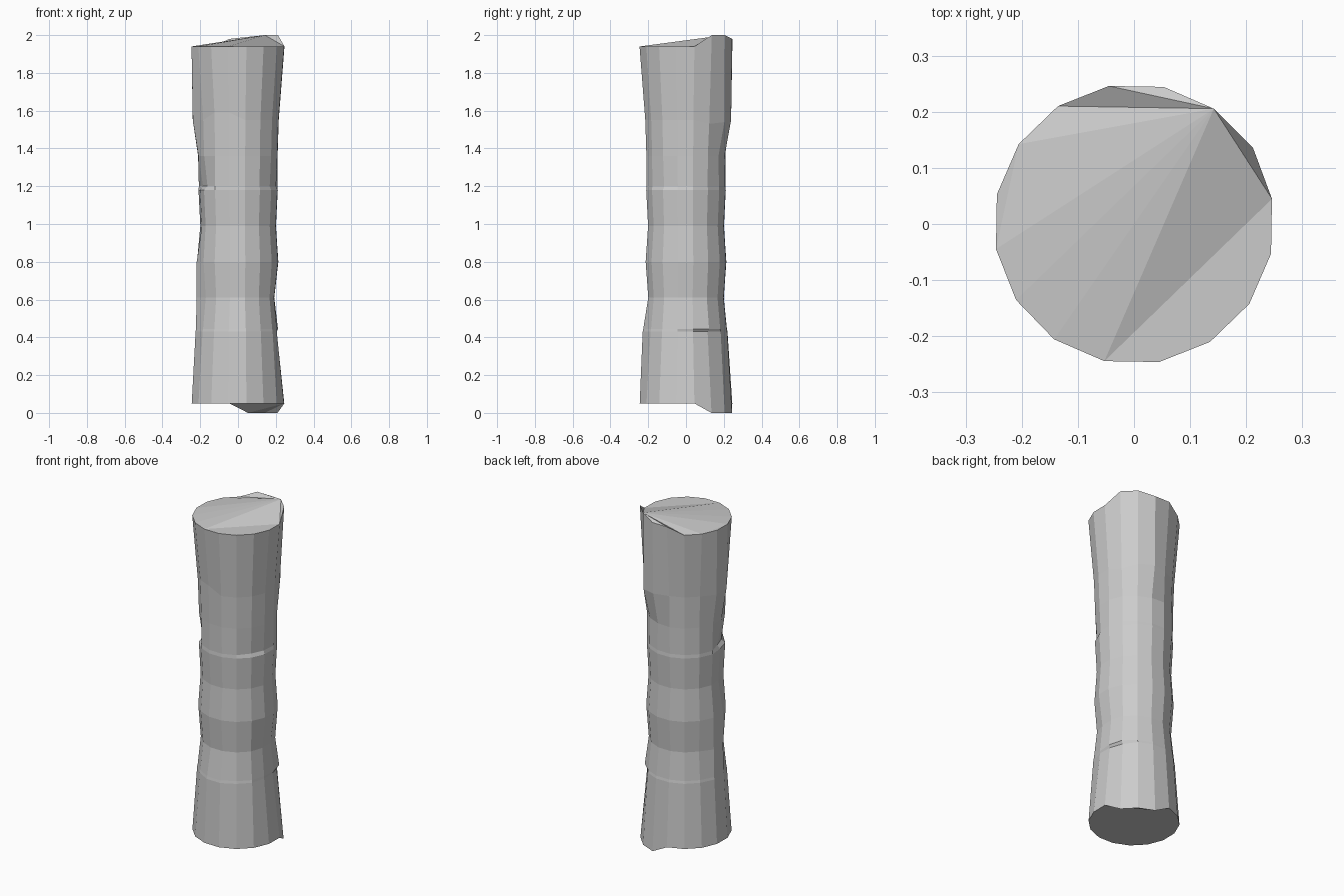
import bpy, bmesh
from math import cos, sin, radians

if "Cube" in bpy.data.objects:
    bpy.data.objects.remove(bpy.data.objects["Cube"])

SIDES = 16
# height and radius of each ring, bottom to top
RINGS = [(0.05, .249), (0.43, .223), (0.445, .22), (0.61, .203), (0.80, .217), (0.99, .204),
         (1.18, .214), (1.20, .212), (1.36, .213), (1.55, .219), (1.94, .25)]

# chipped and worn spots: ring -> {corner: (radius change, height change)}
CHIPS = {
    0: {1: (0, -.05), 2: (0, -.05), 3: (0, -.05)},
    1: {0: (-.015, 0), 1: (-.012, 0), 15: (-.013, 0), 11: (.01, 0), 12: (.01, 0),
        7: (.005, 0), 8: (.005, 0)},
    2: {0: (-.005, 0), 1: (.005, 0), 15: (-.01, 0), 11: (.01, 0), 12: (.01, 0),
        7: (.006, 0), 8: (.006, 0)},
    3: {0: (-.008, 0), 15: (-.008, 0), 7: (.02, 0), 8: (.02, 0)},
    4: {7: (.005, 0), 8: (.005, 0)},
    5: {8: (-.01, 0)},
    6: {8: (-.01, 0)},
    7: {8: (-.024, 0), 9: (-.02, 0), 14: (-.008, 0), 15: (-.006, 0)},
    8: {7: (.003, 0), 2: (-.004, 0), 3: (-.004, 0)},
    9: {7: (.026, 0), 8: (.024, 0), 1: (.008, -.02), 2: (.028, -.01), 3: (.025, 0),
        10: (0, .04), 11: (0, .04)},
    10: {1: (.002, .06), 2: (0, .06), 3: (0, .04), 4: (0, .04)},
}

bm = bmesh.new()
rings = []
for i, (z, r) in enumerate(RINGS):
    ring = []
    for k in range(SIDES):
        dr, dz = CHIPS.get(i, {}).get(k, (0, 0))
        a = radians(10.3 + k * 360 / SIDES)
        ring.append(bm.verts.new(((r + dr) * cos(a), (r + dr) * sin(a), z + dz)))
    rings.append(ring)

# walls
for lo, hi in zip(rings, rings[1:]):
    for k in range(SIDES):
        n = (k + 1) % SIDES
        bm.faces.new((lo[k], lo[n], hi[n], hi[k]))

# uneven end caps
caps = [bm.faces.new(rings[0][::-1]), bm.faces.new(rings[-1])]
bmesh.ops.triangulate(bm, faces=caps)

mesh = bpy.data.meshes.new("stone_column")
bm.to_mesh(mesh)
bm.free()
column = bpy.data.objects.new("stone_column", mesh)
bpy.context.collection.objects.link(column)
